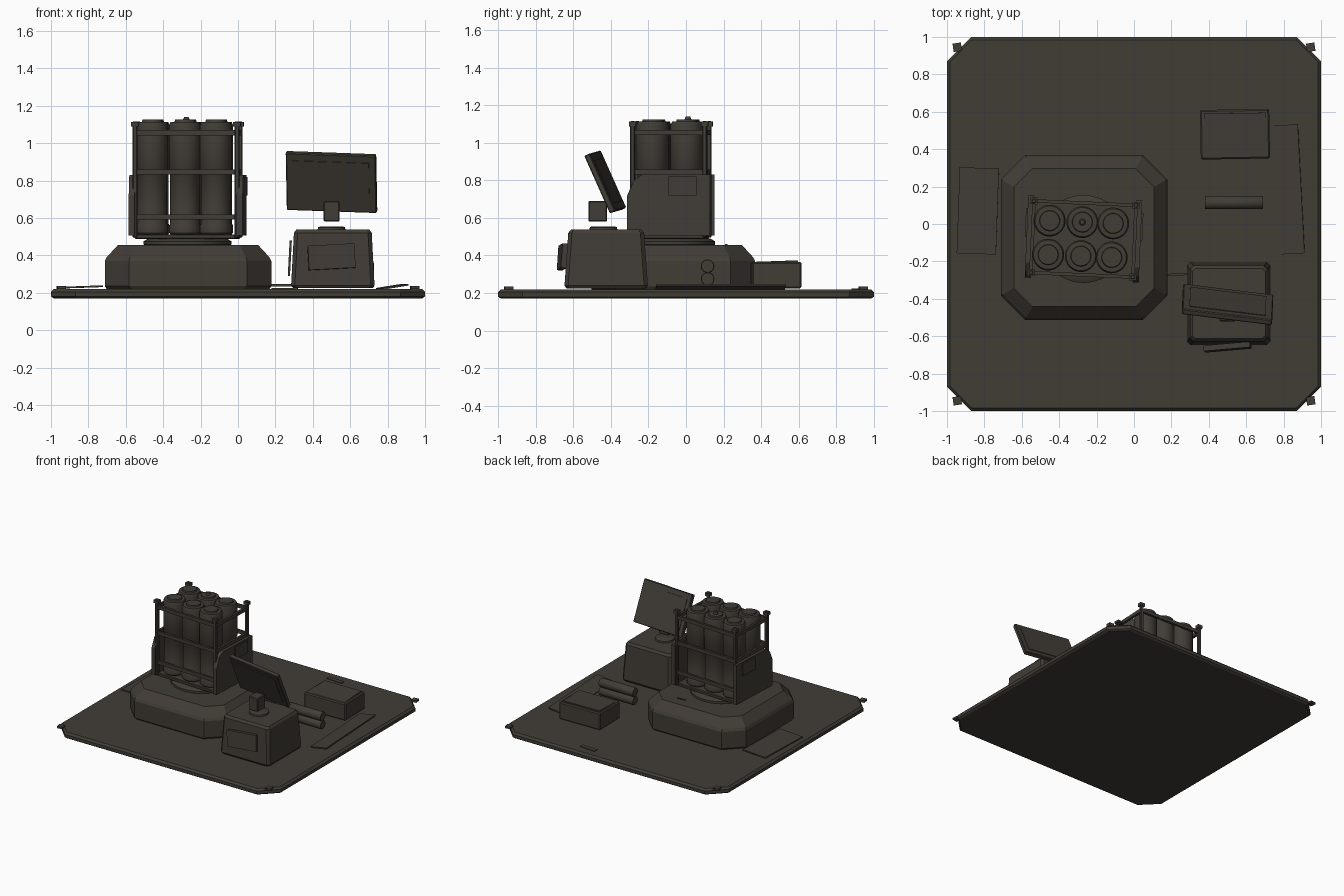
import bpy, bmesh
from math import radians, pi
from mathutils import Matrix, Vector

cube = bpy.data.objects.get("Cube")
if cube:
    bpy.data.objects.remove(cube, do_unlink=True)

COLOUR = (0.053, 0.045, 0.036, 1)
mat = bpy.data.materials.new("dark_olive_brown")
mat.use_nodes = True
mat.diffuse_color = COLOUR
bsdf = mat.node_tree.nodes["Principled BSDF"]
bsdf.inputs["Base Color"].default_value = COLOUR
bsdf.inputs["Roughness"].default_value = 0.8


def finish(name, bm, smooth=False):
    bmesh.ops.recalc_face_normals(bm, faces=bm.faces)
    mesh = bpy.data.meshes.new(name)
    bm.to_mesh(mesh)
    bm.free()
    mesh.materials.append(mat)
    ob = bpy.data.objects.new(name, mesh)
    bpy.context.collection.objects.link(ob)
    if smooth:
        bpy.ops.object.select_all(action='DESELECT')
        ob.select_set(True)
        bpy.context.view_layer.objects.active = ob
        bpy.ops.object.shade_smooth_by_angle(angle=radians(35))
    return ob


def box(name, centre, size, rot=(0, 0, 0), bevel=0.0):
    """Box with optional softened edges; rot is degrees about x, y, z."""
    bm = bmesh.new()
    bmesh.ops.create_cube(bm, size=1)
    bmesh.ops.scale(bm, vec=size, verts=bm.verts)
    if bevel:
        bmesh.ops.bevel(bm, geom=bm.edges[:], offset=bevel, segments=1, affect='EDGES')
    ob = finish(name, bm)
    x, y, z = (Matrix.Rotation(radians(a), 4, k) for a, k in zip(rot, "XYZ"))
    ob.matrix_world = Matrix.Translation(centre) @ z @ y @ x
    return ob


def turned(name, centre, profile, along_x=False, sides=32):
    """Round part lofted from (radius, height) pairs."""
    bm = bmesh.new()
    rings = []
    for r, h in profile:
        ring = bmesh.ops.create_circle(bm, segments=sides, radius=r)["verts"]
        bmesh.ops.translate(bm, vec=(0, 0, h), verts=ring)
        rings.append(ring)
    bridge(bm, rings)
    ob = finish(name, bm, True)
    turn = Matrix.Rotation(pi / 2, 4, 'Y') if along_x else Matrix()
    ob.matrix_world = Matrix.Translation(centre) @ turn
    return ob


def bridge(bm, rings):
    n = len(rings[0])
    for a, b in zip(rings, rings[1:]):
        for i in range(n):
            j = (i + 1) % n
            bm.faces.new((a[i], a[j], b[j], b[i]))
    bm.faces.new(rings[0])
    bm.faces.new(rings[-1])


def chamfered(name, centre, layers):
    """Stack of corner-cut rectangles: (half x, half y, corner cut, z)."""
    bm = bmesh.new()
    rings = []
    for hx, hy, c, z in layers:
        pts = []
        for sx, sy in ((1, 1), (-1, 1), (-1, -1), (1, -1)):
            pair = [(sx * hx, sy * (hy - c)), (sx * (hx - c), sy * hy)]
            pts += pair if sx * sy > 0 else pair[::-1]
        rings.append([bm.verts.new((x, y, z)) for x, y in pts])
    bridge(bm, rings)
    ob = finish(name, bm)
    ob.location = (*centre, 0)
    return ob


# Ground slab with corner lugs
chamfered("ground_slab", (0, 0), [(.985, .985, .12, .17), (1, 1, .13, .18),
                                  (1, 1, .13, .205), (.985, .985, .12, .22)])
for sx in (-1, 1):
    for sy in (-1, 1):
        box("corner_lug", (sx * .945, sy * .945, .228), (.045, .045, .016), (0, 0, 8))

# Thin floor plates
box("left_floor_plate", (.825, .185, .232), (.14, .69, .009), (0, -9, 3))
box("right_floor_plate", (-.835, .07, .231), (.21, .46, .009), (0, -2, -2))
box("rear_floor_plate", (.25, .905, .222), (.14, .035, .006), (0, 0, -5))

# Plinth and turntable
chamfered("plinth", (-.267, -.072), [(.435, .43, .13, .22), (.445, .44, .13, .235),
                                     (.445, .44, .13, .37), (.435, .43, .125, .39),
                                     (.375, .37, .10, .455)])
box("plinth_mark", (-.11, .215, .457), (.07, .012, .006))
turned("turntable", (-.27, -.08, 0), [(.22, .45), (.235, .458), (.235, .475), (.21, .49)])

# Launcher, built square then turned a little
rack = [box("rack_floor", (-.27, -.08, .5), (.55, .38, .025), bevel=.005)]
tube = [(.076, .51), (.084, .52), (.084, .56), (.079, .57), (.079, .83), (.085, .84),
        (.085, 1.095), (.078, 1.112), (.055, 1.114), (.052, 1.125)]
for x in (-.455, -.28, -.115):
    for y in (-.172, .01):
        rack.append(turned("launch_tube", (x, y, 0), tube))
rack.append(turned("cap_knob", (-.28, .01, 0), [(.02, 1.12), (.012, 1.14)], sides=12))

for y in (-.272, .112):
    for z in (.605, .845, 1.055):
        rack.append(box("cross_rail", (-.27, y, z), (.55, .018, .028)))
for x, side in ((-.543, -1), (.003, 1)):
    for y in (-.272, .112):
        rack.append(box("corner_post", (x, y, .805), (.026, .026, .62), bevel=.005))
        rack.append(box("post_tip", (x, y, 1.1), (.04, .036, .025)))
    for z in (.845, 1.055):
        rack.append(box("side_rail", (x, -.08, z), (.018, .38, .028)))
    # Side plate with its upper front corner cut away
    bm = bmesh.new()
    outline = [(-.3, .505), (.14, .505), (.14, .83), (-.22, .83), (-.265, .8), (-.3, .72)]
    face = bm.faces.new([bm.verts.new((x, y, z)) for y, z in outline])
    out = bmesh.ops.extrude_face_region(bm, geom=[face])["geom"]
    moved = [v for v in out if isinstance(v, bmesh.types.BMVert)]
    bmesh.ops.translate(bm, vec=(side * .032, 0, 0), verts=moved)
    rack.append(finish("side_plate", bm))
    rack.append(box("side_hatch", (x + side * .035, -.005, .77), (.012, .15, .1)))

pivot = Matrix.Translation((-.27, -.08, 0))
lean = pivot @ Matrix.Rotation(radians(-2.5), 4, 'Z') @ pivot.inverted()
bpy.context.view_layer.update()
for ob in rack:
    ob.matrix_world = lean @ ob.matrix_world

# Control console
chamfered("console", (.507, -.425), [(.212, .212, .02, .225), (.223, .222, .02, .24),
                                     (.208, .202, .02, .52), (.195, .187, .015, .538)])
box("console_front_panel", (.5, -.658, .392), (.25, .03, .13), (-4, -3, 5))
box("console_side_bar", (.277, -.45, .385), (.012, .03, .19), (0, 3, 0))
turned("neck_base", (.5, -.44, 0), [(.075, .535), (.072, .55), (.06, .555)])
box("screen_neck", (.5, -.47, .635), (.085, .1, .11), bevel=.006)

# Monitor, tipped forward and turned slightly
tilt = (24, 2, -7)
monitor = box("monitor", (.5, -.43, .792), (.485, .032, .335), tilt, .005)
bpy.context.view_layer.update()
for side in (-1, 1):
    spot = monitor.matrix_world @ Vector((0, side * .017, 0))
    box("screen_face", spot, (.41, .006, .25), tilt)

# Cable from plinth to console
box("ground_cable", (.23, -.27, .24), (.13, .012, .012), (0, 0, 3))

# Supply case and stacked rolls
box("supply_case", (.54, .48, .295), (.37, .265, .14), (0, 0, 1), .008)
box("case_lid", (.54, .48, .366), (.33, .225, .008), (2, 0, 1))
for z in (.275, .343):
    turned("stored_roll", (.38, .115, z), [(.033, 0), (.036, .005), (.036, .305), (.033, .31)],
           along_x=True, sides=24)
